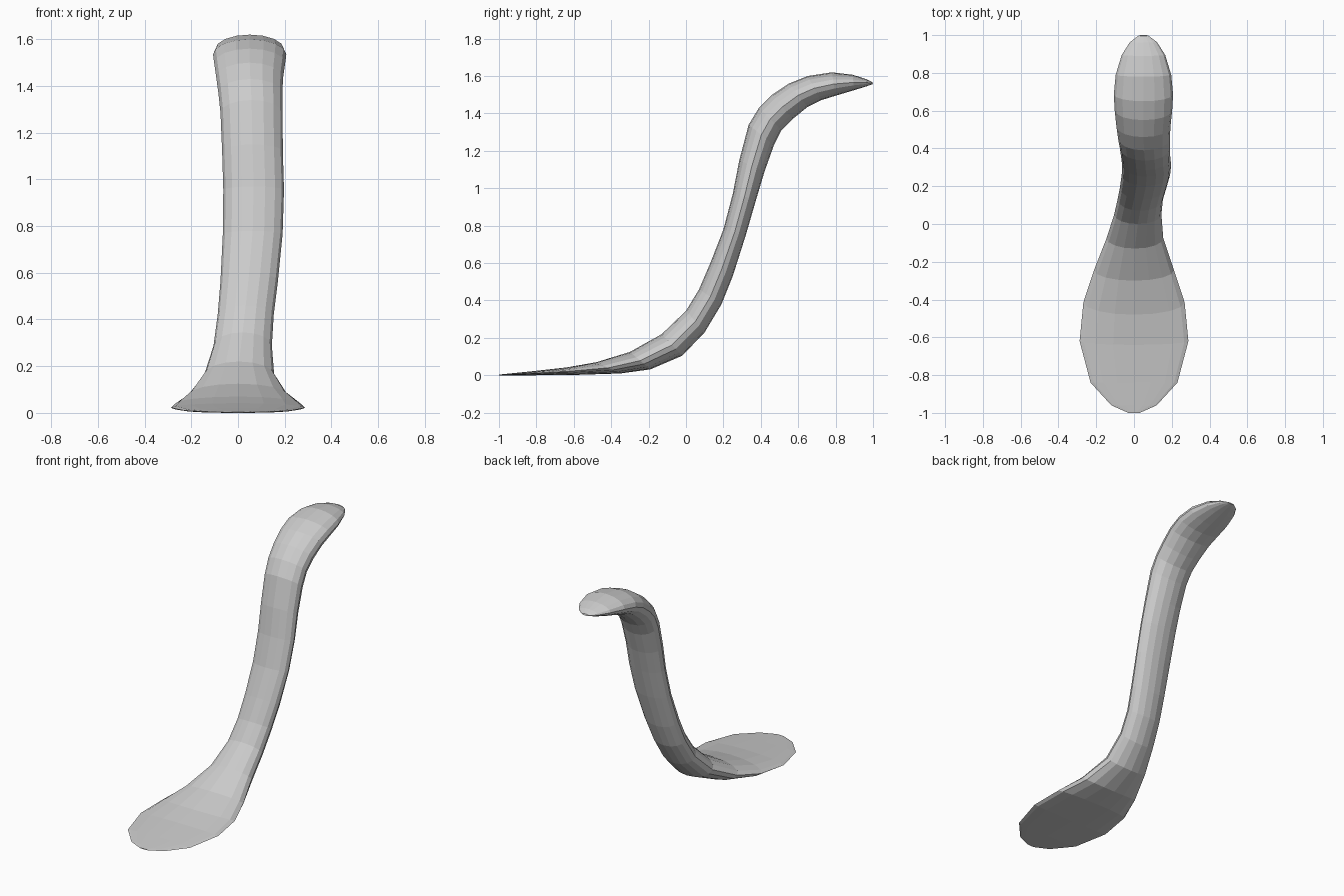
import bpy, bmesh, math
from mathutils import Vector

SIDES = 16

# Section stations: crown (y, z), underside (y, z), centre x, half width
STATIONS = [
    # flat foot paddle
    (-1.0, .004, -1.0, 0, 0, .03),
    (-.96, .008, -.96, 0, 0, .12),
    (-.84, .02, -.84, 0, 0, .23),
    (-.64, .042, -.60, .002, 0, .288),
    (-.48, .07, -.35, .01, 0, .268),
    (-.30, .125, -.19, .032, 0, .212),
    (-.13, .22, -.02, .105, .005, .15),
    # rising stem
    (0, .345, .10, .23, .02, .125),
    (.07, .46, .19, .38, .033, .12),
    (.13, .60, .25, .53, .048, .123),
    (.20, .78, .32, .75, .063, .128),
    (.25, .97, .375, .94, .067, .13),
    (.285, 1.15, .42, 1.09, .062, .13),
    (.335, 1.34, .47, 1.23, .058, .133),
    # curled-over head
    (.39, 1.43, .51, 1.31, .053, .137),
    (.46, 1.50, .57, 1.37, .05, .143),
    (.55, 1.56, .65, 1.435, .05, .152),
    (.65, 1.60, .72, 1.47, .05, .157),
    (.78, 1.62, .80, 1.495, .05, .147),
    (.89, 1.607, .90, 1.525, .05, .115),
    (.96, 1.585, .965, 1.545, .05, .072),
    (.996, 1.567, 1.0, 1.557, .05, .025),
]

bm = bmesh.new()


def ring(uy, uz, ly, lz, cx, hw):
    """Elliptical section spanning the crown and underside points."""
    mid = Vector((cx, (uy + ly) / 2, (uz + lz) / 2))
    up = Vector((0, uy - ly, uz - lz)) / 2
    side = Vector((hw, 0, 0))
    angles = [2 * math.pi * i / SIDES for i in range(SIDES)]
    return [bm.verts.new(mid + side * math.cos(a) + up * math.sin(a)) for a in angles]


# Loft the sections and close both tips
rings = [ring(*s) for s in STATIONS]
for a, b in zip(rings, rings[1:]):
    for i in range(SIDES):
        j = (i + 1) % SIDES
        bm.faces.new((a[i], a[j], b[j], b[i]))
bm.faces.new(rings[0])
bm.faces.new(rings[-1])
bmesh.ops.recalc_face_normals(bm, faces=bm.faces)

mesh = bpy.data.meshes.new("curved_tongue")
bm.to_mesh(mesh)
bm.free()
body = bpy.data.objects.new("curved_tongue", mesh)
bpy.context.collection.objects.link(body)
